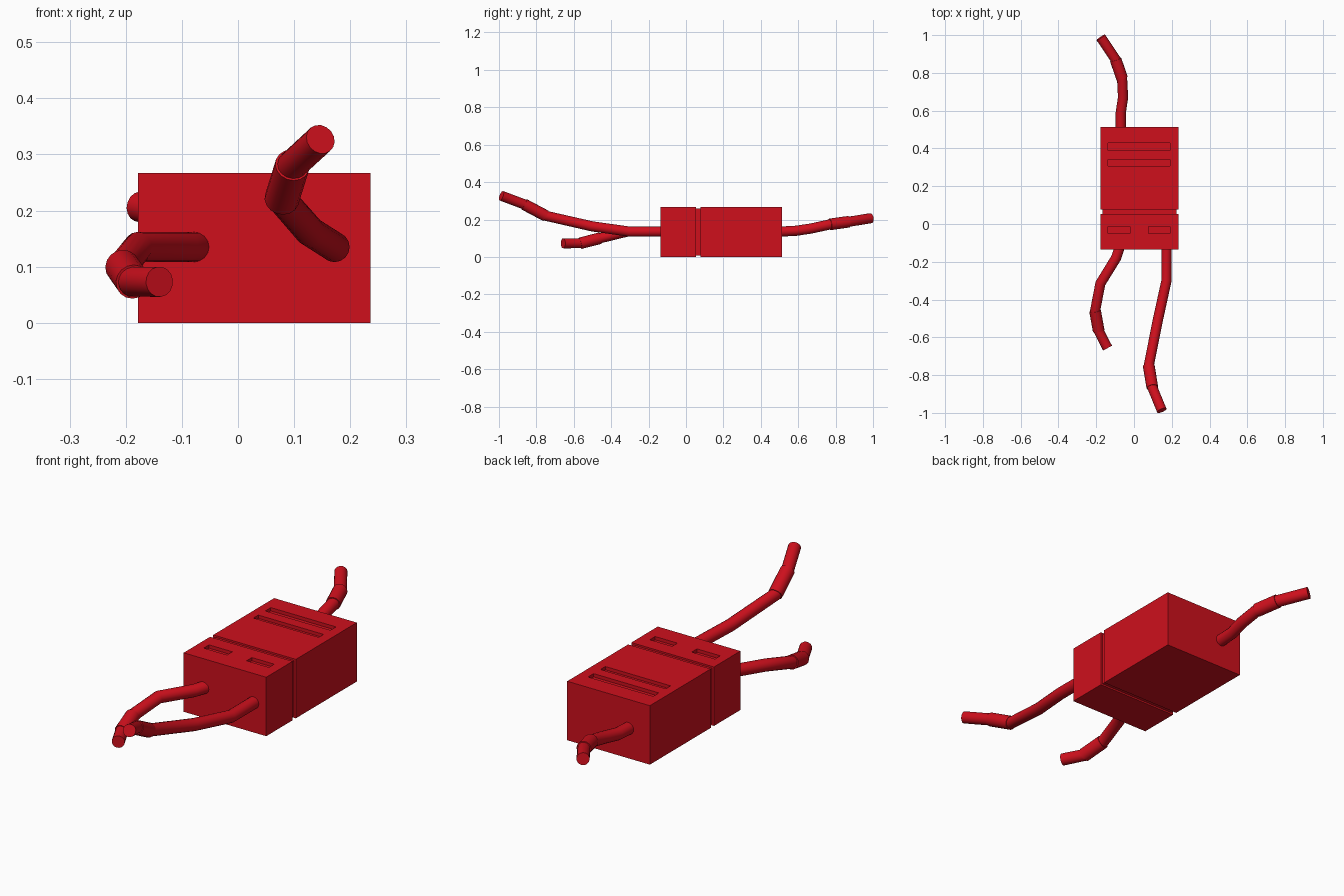
import bpy
from mathutils import Vector

if "Cube" in bpy.data.objects:
    bpy.data.objects.remove(bpy.data.objects["Cube"])

red = bpy.data.materials.new("red_plastic")
red.diffuse_color = (0.62, 0.005, 0.012, 1)
red.use_nodes = True
red.node_tree.nodes["Principled BSDF"].inputs["Base Color"].default_value = red.diffuse_color


def box(name, x0, x1, y0, y1, z0, z1):
    bpy.ops.mesh.primitive_cube_add(size=1, location=((x0 + x1) / 2, (y0 + y1) / 2, (z0 + z1) / 2))
    ob = bpy.context.object
    ob.name = name
    ob.scale = (x1 - x0, y1 - y0, z1 - z0)
    bpy.ops.object.transform_apply(location=False, rotation=False, scale=True)
    ob.data.materials.append(red)
    return ob


def tube(name, points, radius):
    curve = bpy.data.curves.new(name, 'CURVE')
    curve.dimensions = '3D'
    curve.bevel_depth = radius
    curve.bevel_resolution = 6
    curve.use_fill_caps = True
    spline = curve.splines.new('POLY')
    spline.points.add(len(points) - 1)
    for p, co in zip(spline.points, points):
        p.co = (*co, 1)
    ob = bpy.data.objects.new(name, curve)
    bpy.context.collection.objects.link(ob)
    bpy.ops.object.select_all(action='DESELECT')
    ob.select_set(True)
    bpy.context.view_layer.objects.active = ob
    bpy.ops.object.convert(target='MESH')
    ob = bpy.context.object
    ob.data.materials.append(red)
    bpy.ops.object.shade_smooth_by_angle(angle=0.6)


def cut_slots(target, slots):
    for i, (x0, x1, y0, y1) in enumerate(slots):
        cutter = box(f"{target.name}_slot_cutter_{i}", x0, x1, y0, y1, TOP - 0.015, TOP + 0.05)
        mod = target.modifiers.new("slot", 'BOOLEAN')
        mod.operation = 'DIFFERENCE'
        mod.object = cutter
        mod.solver = 'EXACT'
        cutter.hide_render = True
        cutter.hide_set(True)


# Housing in two blocks with a recessed core forming the seam groove
X0, X1, TOP = -0.178, 0.236, 0.267
front = box("front_housing", X0, X1, -0.135, 0.054, 0, TOP)
rear = box("rear_housing", X0, X1, 0.077, 0.513, 0, TOP)
box("groove_core", X0 + 0.01, X1 - 0.01, 0.05, 0.081, 0.008, TOP - 0.008)

# Recessed slots in the top face
cut_slots(rear, [(-0.137, 0.19, 0.39, 0.43), (-0.137, 0.19, 0.306, 0.341)])
cut_slots(front, [(-0.137, -0.02, -0.05, -0.012), (0.078, 0.19, -0.05, -0.012)])

# Wires: path points, with the sleeve spanning the second- and third-last
wires = {
    "front_right": [(0.172, -0.12, 0.135), (0.172, -0.3, 0.135), (0.128, -0.5, 0.163),
                    (0.078, -0.75, 0.22), (0.097, -0.865, 0.281), (0.147, -0.987, 0.327)],
    "front_left": [(-0.075, -0.12, 0.135), (-0.095, -0.18, 0.135), (-0.178, -0.315, 0.135),
                   (-0.206, -0.46, 0.1), (-0.187, -0.565, 0.073), (-0.14, -0.657, 0.073)],
    "rear": [(-0.07, 0.5, 0.135), (-0.07, 0.59, 0.14), (-0.058, 0.67, 0.152),
             (-0.063, 0.77, 0.174), (-0.097, 0.87, 0.188), (-0.176, 0.988, 0.207)],
}
for name, pts in wires.items():
    tube(name + "_wire", pts, 0.027)
    tube(name + "_sleeve", [pts[-3], pts[-2]], 0.031)
